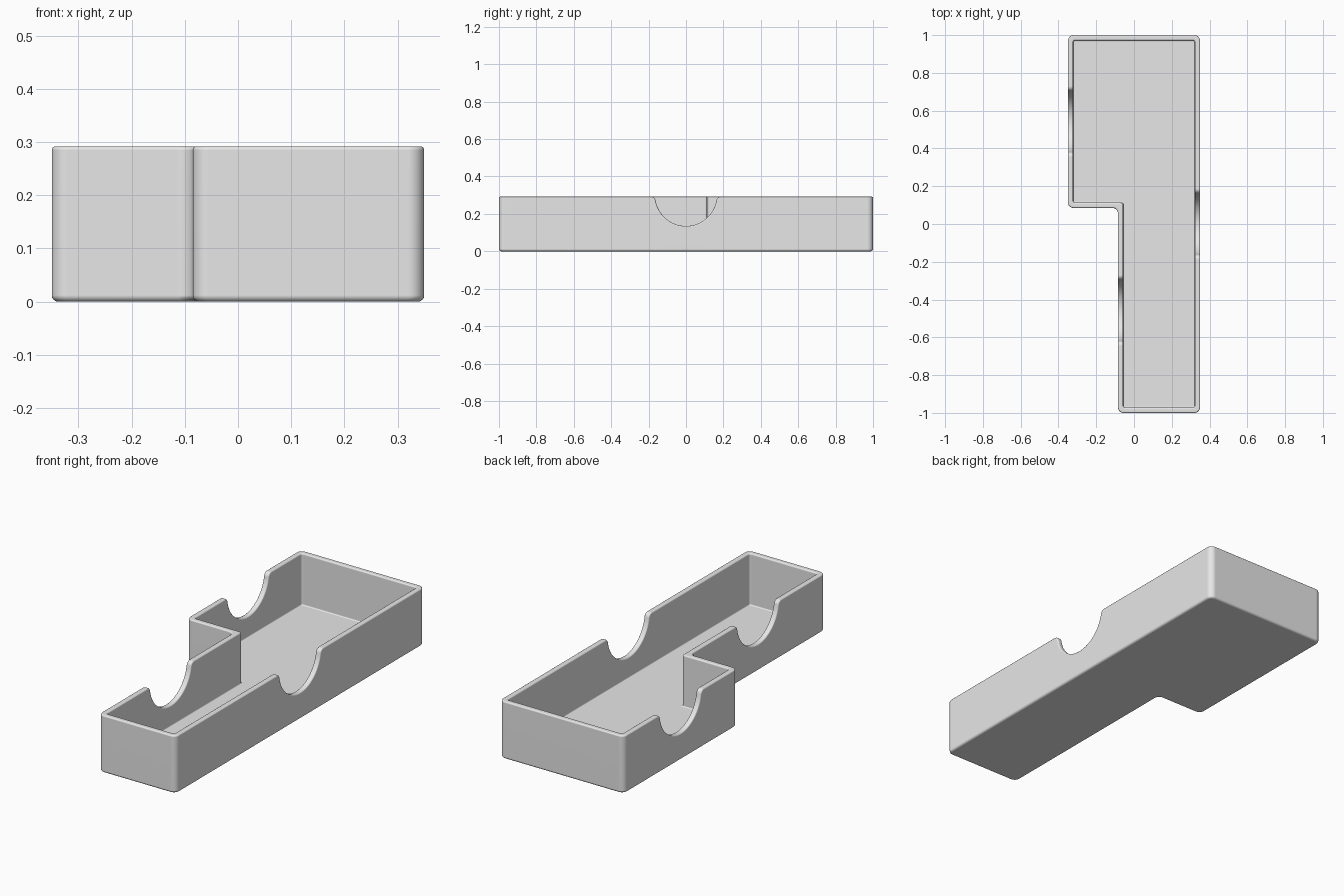
import bpy, bmesh, math
from mathutils import Vector

cube = bpy.data.objects.get("Cube")
if cube:
    bpy.data.objects.remove(cube, do_unlink=True)

HEIGHT, WALL, FLOOR = 0.292, 0.028, 0.03
CORNER, BOTTOM_R, RIM_R, INNER_R = 0.03, 0.012, 0.007, 0.006
NOTCH_R, LIP_R, NOTCH_LOW = 0.165, 0.025, 0.135

# Plan of the stepped tray, counter-clockwise; every second edge has a notch
plan = [Vector(p) for p in [(0.35, -1), (0.35, 1), (-0.35, 1),
                            (-0.35, 0.085), (-0.085, 0.085), (-0.085, -1)]]


def notch_profile():
    """Finger notch with rounded lips: (along, height, direction into wall)."""
    centre = NOTCH_LOW + NOTCH_R
    lip_z = HEIGHT - LIP_R
    lip_x = math.sqrt((NOTCH_R + LIP_R) ** 2 - (centre - lip_z) ** 2)
    tilt = math.atan2(lip_z - centre, lip_x)
    half = []
    for i in range(9):                       # lip
        a = math.pi / 2 + (math.pi / 2 + tilt) * i / 8
        c, s = math.cos(a), math.sin(a)
        half.append((lip_x + LIP_R * c, lip_z + LIP_R * s, -c, -s))
    for i in range(1, 17):                   # bowl, down to its lowest point
        a = tilt + (-math.pi / 2 - tilt) * i / 16
        c, s = math.cos(a), math.sin(a)
        half.append((NOTCH_R * c, centre + NOTCH_R * s, c, s))
    left = [(-x, z, -c, s) for x, z, c, s in half]
    return left + half[-2::-1]


def ring(inset, z=None, depth=0.0):
    """One loop round the tray, at a fixed height or following the rim."""
    points = []
    radius = CORNER - inset * 0.7
    n = len(plan)
    for i, v in enumerate(plan):
        a = (v - plan[i - 1]).normalized()
        nxt = plan[(i + 1) % n]
        b = (nxt - v).normalized()
        na, nb = Vector((-a.y, a.x)), Vector((-b.y, b.x))
        sign = 1 if a.cross(b) > 0 else -1
        p = v + inset * (na + nb)
        for k in range(9):                   # rounded corner
            t = math.pi / 2 * k / 8
            q = p + sign * radius * (na + nb - na * math.cos(t) - nb * math.sin(t))
            points.append((q.x, q.y, HEIGHT - depth if z is None else z))
        if i % 2 == 0:                       # notch in the middle of the edge
            mid = (v + nxt) / 2 + nb * inset
            for s, top, ds, dz in notch_profile():
                if z is None:
                    q = mid + b * (s + depth * ds)
                    points.append((q.x, q.y, top + depth * dz))
                else:
                    q = mid + b * s
                    points.append((q.x, q.y, z))
    return points


# Loops from the underside, up over the rim, and down to the inside floor
quarter = [math.pi / 2 * k / 4 for k in range(5)]
rings = [ring(BOTTOM_R * (1 - math.sin(t)), BOTTOM_R * (1 - math.cos(t)))
         for t in quarter]
rings += [ring(RIM_R * (1 - math.cos(t)), None, RIM_R * (1 - math.sin(t)))
          for t in quarter]
rings += [ring(WALL - RIM_R * (1 - math.cos(t)), None, RIM_R * (1 - math.sin(t)))
          for t in reversed(quarter)]
rings += [ring(WALL + INNER_R * (1 - math.cos(t)), FLOOR + INNER_R * (1 - math.sin(t)))
          for t in quarter]

bm = bmesh.new()
loops = [[bm.verts.new(p) for p in r] for r in rings]
for low, high in zip(loops, loops[1:]):
    for j in range(len(low)):
        k = (j + 1) % len(low)
        bm.faces.new((low[j], low[k], high[k], high[j]))
bm.faces.new(loops[0][::-1])
bm.faces.new(loops[-1])
bmesh.ops.recalc_face_normals(bm, faces=bm.faces[:])
mesh = bpy.data.meshes.new("tray")
bm.to_mesh(mesh)
bm.free()

# Plain grey plastic
grey = bpy.data.materials.new("light_grey")
grey.use_nodes = True
colour = (0.8, 0.8, 0.8, 1)
grey.diffuse_color = colour
grey.node_tree.nodes["Principled BSDF"].inputs["Base Color"].default_value = colour
mesh.materials.append(grey)

tray = bpy.data.objects.new("tray", mesh)
bpy.context.collection.objects.link(tray)
bpy.ops.object.select_all(action='DESELECT')
tray.select_set(True)
bpy.context.view_layer.objects.active = tray
bpy.ops.object.shade_smooth_by_angle(angle=math.radians(40))
weighted = tray.modifiers.new("flat_walls", 'WEIGHTED_NORMAL')
weighted.keep_sharp = True
